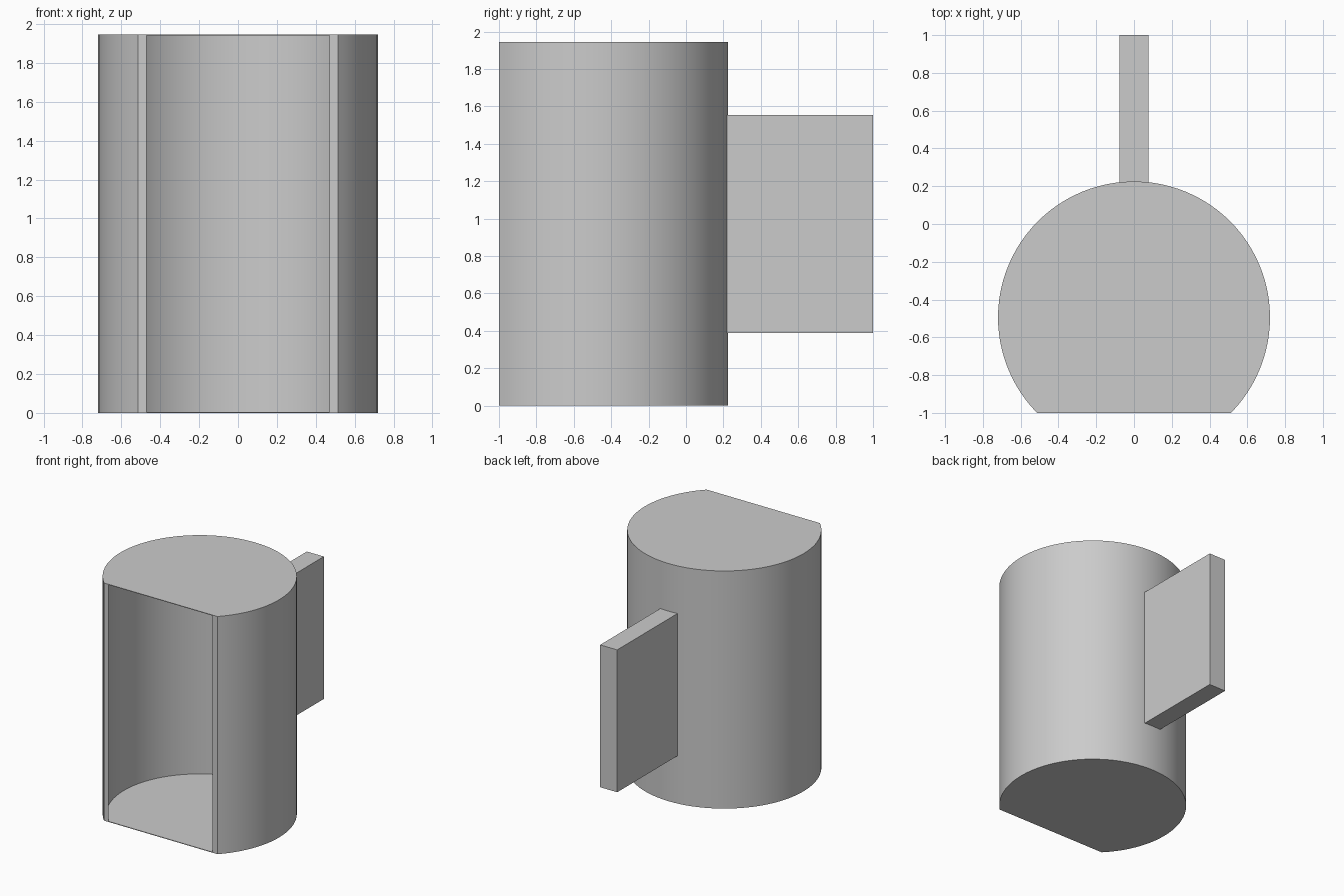
import bpy, bmesh, math

if "Cube" in bpy.data.objects:
    bpy.data.objects.remove(bpy.data.objects["Cube"])

H, CY, CUT = 1.945, -0.495, -1.0
R_OUT, R_IN, T, N = 0.72, 0.69, 0.005, 72


def arc(r):
    # Circle outline with the front sliced off at y = CUT
    a = math.asin((CUT - CY) / r)
    sweep = math.pi - 2 * a
    return [(r * math.cos(a + sweep * i / N), CY + r * math.sin(a + sweep * i / N))
            for i in range(N + 1)]


def prism(name, profile, z0, z1):
    bm = bmesh.new()
    face = bm.faces.new([bm.verts.new((x, y, z0)) for x, y in profile])
    ext = bmesh.ops.extrude_face_region(bm, geom=[face], use_keep_orig=True)
    top = [g for g in ext["geom"] if isinstance(g, bmesh.types.BMVert)]
    bmesh.ops.translate(bm, verts=top, vec=(0, 0, z1 - z0))
    bmesh.ops.recalc_face_normals(bm, faces=bm.faces)
    mesh = bpy.data.meshes.new(name)
    bm.to_mesh(mesh)
    bm.free()
    obj = bpy.data.objects.new(name, mesh)
    bpy.context.collection.objects.link(obj)
    bpy.ops.object.select_all(action='DESELECT')
    obj.select_set(True)
    bpy.context.view_layer.objects.active = obj
    bpy.ops.object.shade_smooth_by_angle(angle=math.radians(30))
    return obj


# Curved shell, open at the front
prism("curved_wall", arc(R_OUT) + arc(R_IN)[::-1], T, H - T)

# Paper-thin floor and lid
prism("floor_plate", arc(R_OUT), 0, T)
prism("top_plate", arc(R_OUT), H - T, H)

# Flat fin at the back, rooted inside the wall
w = 0.077
prism("back_fin", [(-w, 0.212), (w, 0.212), (w, 1.0), (-w, 1.0)], 0.39, 1.555)
